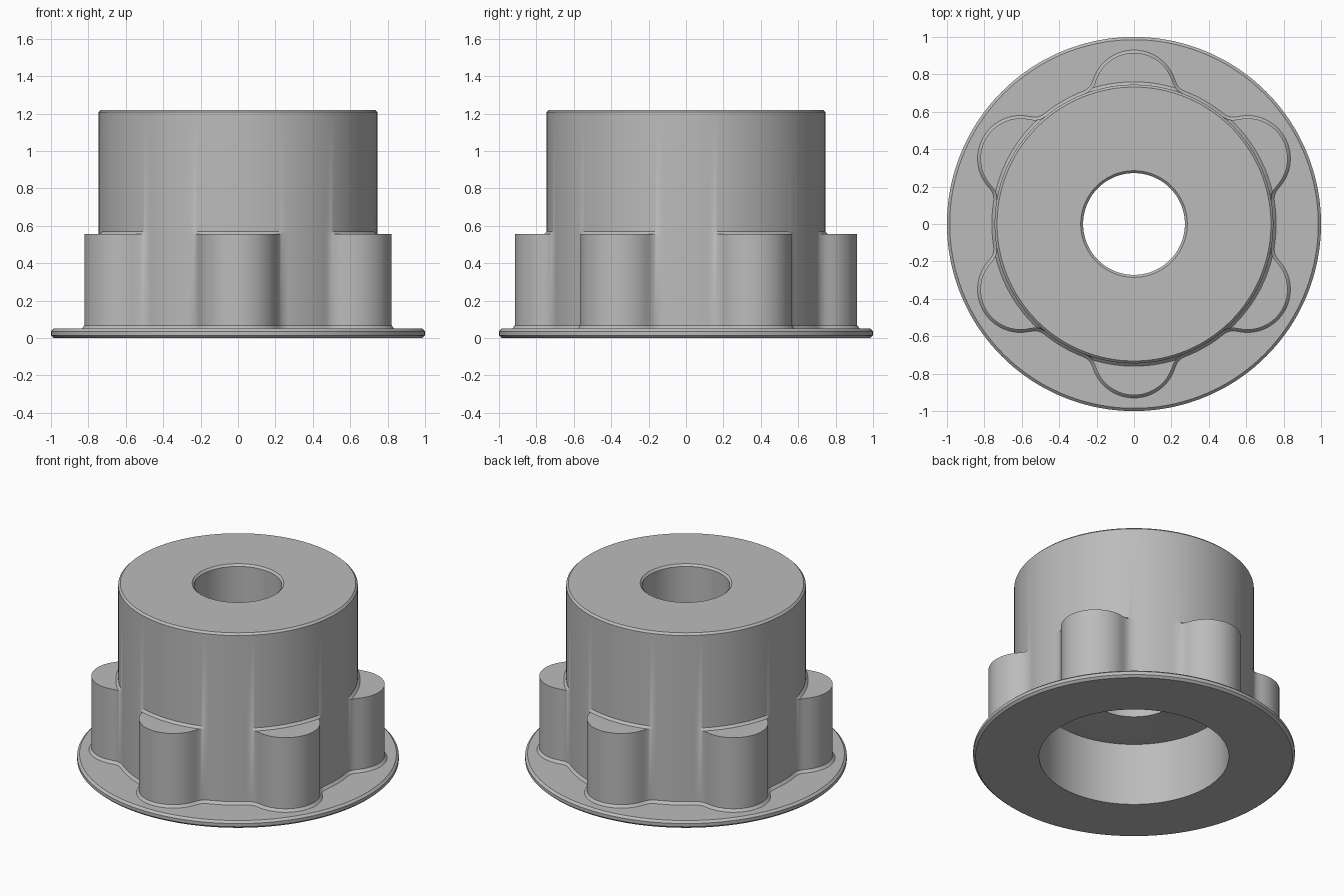
import bpy, bmesh, math

if "Cube" in bpy.data.objects:
    bpy.data.objects.remove(bpy.data.objects["Cube"])

SEGMENTS = 360
BODY_R = 0.745                      # barrel radius
LOBE_D, LOBE_R = 0.70, 0.215        # lobe centre distance and radius
FILLET_R = 0.10                     # concave blend between lobe and barrel


def lobed(angle, grow=0.0):
    """Radius of the six-lobed outline, offset outward by grow."""
    body, lobe, fil = BODY_R + grow, LOBE_R + grow, FILLET_R - grow
    # fold the angle to the distance from the nearest lobe axis (30, 90, ...)
    t = abs((angle % (math.pi / 3)) - math.pi / 6)
    # fillet centre, tangent to both the barrel and the lobe
    fd = body + fil
    ft = math.acos((fd ** 2 + LOBE_D ** 2 - (lobe + fil) ** 2) / (2 * fd * LOBE_D))
    if t >= ft:
        return body
    # angle where the lobe arc meets the fillet
    k = lobe / (lobe + fil)
    px = LOBE_D + k * (fd * math.cos(ft) - LOBE_D)
    py = k * fd * math.sin(ft)
    if t <= math.atan2(py, px):
        return LOBE_D * math.cos(t) + math.sqrt(lobe ** 2 - (LOBE_D * math.sin(t)) ** 2)
    d = ft - t
    return fd * math.cos(d) - math.sqrt(max(0.0, fil ** 2 - (fd * math.sin(d)) ** 2))


def circle(r):
    return lambda angle: r


# closed section: each entry is (radius by angle, height)
section = [
    (circle(0.59), 0.0),                               # underside
    (circle(0.985), 0.0),
    (circle(1.0), 0.014),                              # flange rim
    (circle(1.0), 0.036),
    (circle(0.985), 0.05),
    (lambda a: lobed(a, 0.015), 0.05),                 # lobe base chamfer
    (lobed, 0.067),
    (lobed, 0.555),                                    # lobe walls
    (lambda a: min(lobed(a), BODY_R + 0.015), 0.555),  # lobe tops
    (circle(BODY_R), 0.57),
    (circle(BODY_R), 1.207),                           # barrel
    (circle(0.732), 1.22),
    (circle(0.285), 1.22),                             # top face
    (circle(0.272), 1.207),
    (circle(0.272), 0.445),                            # through hole
    (circle(0.37), 0.43),
    (circle(0.59), 0.43),                              # counterbore ceiling
]

bm = bmesh.new()
rings = []
for radius, z in section:
    ring = []
    for i in range(SEGMENTS):
        a = 2 * math.pi * i / SEGMENTS
        r = radius(a)
        ring.append(bm.verts.new((r * math.cos(a), r * math.sin(a), z)))
    rings.append(ring)

for k, low in enumerate(rings):
    high = rings[(k + 1) % len(rings)]
    for i in range(SEGMENTS):
        j = (i + 1) % SEGMENTS
        bm.faces.new((low[i], low[j], high[j], high[i]))

# merge the rings where the lobe tops vanish into the barrel
bmesh.ops.remove_doubles(bm, verts=bm.verts, dist=1e-5)
bmesh.ops.recalc_face_normals(bm, faces=bm.faces)

mesh = bpy.data.meshes.new("lobed_flanged_bushing")
bm.to_mesh(mesh)
bm.free()
bushing = bpy.data.objects.new("lobed_flanged_bushing", mesh)
bpy.context.collection.objects.link(bushing)

grey = bpy.data.materials.new("plain grey")
grey.diffuse_color = (0.5, 0.5, 0.5, 1.0)
grey.use_nodes = True
grey.node_tree.nodes["Principled BSDF"].inputs["Base Color"].default_value = grey.diffuse_color
mesh.materials.append(grey)

# smooth walls, crisp chamfer edges
bpy.context.view_layer.objects.active = bushing
bushing.select_set(True)
bpy.ops.object.shade_smooth_by_angle(angle=math.radians(25))
